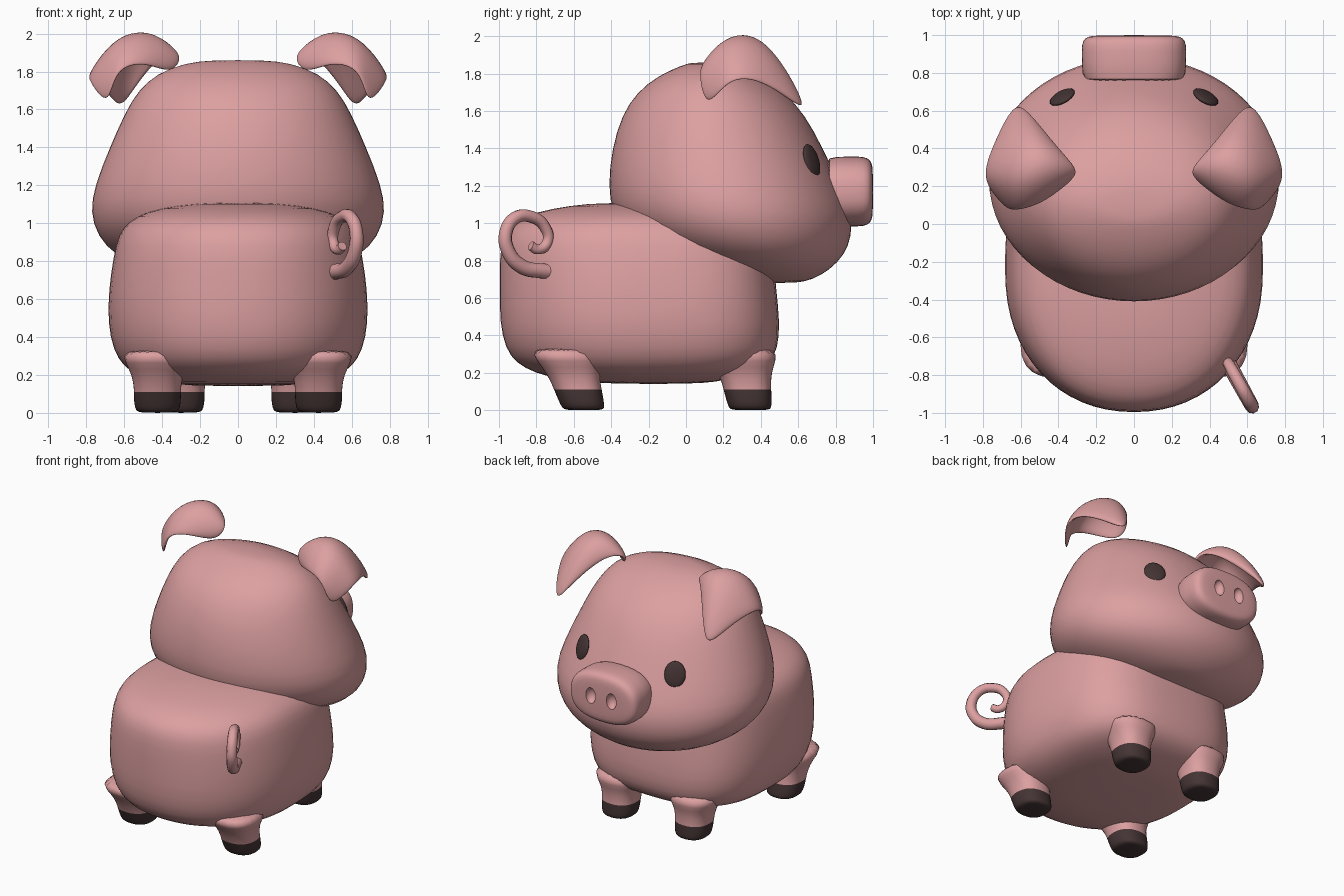
import bpy, bmesh, math
from mathutils import Matrix, Vector

if "Cube" in bpy.data.objects:
    bpy.data.objects.remove(bpy.data.objects["Cube"], do_unlink=True)


def material(name, rgb):
    m = bpy.data.materials.new(name)
    m.use_nodes = True
    m.diffuse_color = (*rgb, 1)
    bsdf = next(n for n in m.node_tree.nodes if n.type == 'BSDF_PRINCIPLED')
    bsdf.inputs["Base Color"].default_value = (*rgb, 1)
    return m


PINK = material("skin_pink", (0.72, 0.35, 0.355))
DARK = material("hoof_brown", (0.06, 0.035, 0.035))


def finish(name, bm, mats, mirror=False, subsurf=1, solid=0):
    """Turn a bmesh into a smooth object with the modifiers it needs."""
    mesh = bpy.data.meshes.new(name)
    bmesh.ops.recalc_face_normals(bm, faces=bm.faces)
    bm.to_mesh(mesh)
    bm.free()
    ob = bpy.data.objects.new(name, mesh)
    bpy.context.collection.objects.link(ob)
    for m in mats:
        mesh.materials.append(m)
    if solid:
        s = ob.modifiers.new("Solidify", 'SOLIDIFY')
        s.thickness, s.offset = solid, -1
    if mirror:
        ob.modifiers.new("Mirror", 'MIRROR').use_mirror_merge = False
    if subsurf:
        s = ob.modifiers.new("Subsurf", 'SUBSURF')
        s.levels = s.render_levels = subsurf
    for p in mesh.polygons:
        p.use_smooth = True
    return ob


def loft(rings, back=2, front=2, n=32, cx=0):
    """Stack superelliptic rings (height, half width, y min, y max)."""
    bm = bmesh.new()
    loops = []
    for z, hx, y0, y1 in rings:
        loop = []
        for i in range(n):
            c, s = math.cos(math.tau * i / n), math.sin(math.tau * i / n)
            e = 2 / (front if s > 0 else back)
            x = math.copysign(abs(c) ** e, c) * hx
            y = math.copysign(abs(s) ** e, s) * (y1 - y0) / 2
            loop.append(bm.verts.new((cx + x, (y0 + y1) / 2 + y, z)))
        loops.append(loop)
    for a, b in zip(loops, loops[1:]):
        for i in range(n):
            j = (i + 1) % n
            bm.faces.new((a[i], a[j], b[j], b[i]))
    bm.faces.new(loops[0][::-1])
    bm.faces.new(loops[-1])
    return bm


# Body: broad round rump, squarer chest
body = [(.14, .25, -.45, .1), (.165, .44, -.68, .22), (.2, .54, -.81, .36),
        (.25, .61, -.91, .45), (.33, .66, -.97, .495), (.47, .69, -1, .505),
        (.65, .685, -1, .485), (.82, .66, -1, .47), (.94, .635, -.985, .45),
        (1.01, .58, -.92, .4), (1.06, .49, -.81, .35), (1.095, .33, -.62, .25),
        (1.11, .15, -.45, .1)]
finish("body", loft(body, 2.15, 3.0), [PINK])

# Head: heavy jowls, flattened crown
head = [(.68, .16, .38, .6), (.7, .3, .25, .68), (.75, .49, .06, .77),
        (.83, .65, -.15, .85), (.93, .745, -.32, .89), (1.06, .785, -.4, .89),
        (1.2, .76, -.42, .83), (1.4, .68, -.4, .735), (1.58, .6, -.345, .64),
        (1.7, .53, -.265, .53), (1.79, .43, -.15, .4), (1.845, .28, -.02, .26),
        (1.86, .14, .03, .16)]
finish("head", loft(head), [PINK])

# Snout: lofted forwards, then hollowed for nostrils
snout = [(.74, .265, -.18, .18), (.79, .275, -.185, .185), (.93, .28, -.19, .19),
         (.97, .272, -.18, .18), (.992, .25, -.16, .16), (1.0, .2, -.12, .12)]
bm = loft(snout, 2.5, 2.5)
bmesh.ops.transform(bm, verts=bm.verts, matrix=Matrix.Translation((0, 0, 1.17))
                    @ Matrix.Rotation(-math.pi / 2, 4, 'X'))
snout_ob = finish("snout", bm, [PINK])


def ellipsoid(place, scale):
    bm = bmesh.new()
    bmesh.ops.create_uvsphere(bm, u_segments=24, v_segments=12, radius=1,
                              matrix=place @ Matrix.Diagonal((*scale, 1)))
    return bm


cutter = finish("nostril_cutter",
                ellipsoid(Matrix.Translation((.085, 1.0, 1.18)), (.04, .045, .058)),
                [PINK], mirror=True, subsurf=0)
cutter.hide_render = True
cut = snout_ob.modifiers.new("Nostrils", 'BOOLEAN')
cut.operation, cut.solver, cut.object = 'DIFFERENCE', 'EXACT', cutter
bpy.ops.object.select_all(action='DESELECT')
bpy.context.view_layer.objects.active = snout_ob
snout_ob.select_set(True)
for mod in [m.name for m in snout_ob.modifiers]:
    bpy.ops.object.modifier_apply(modifier=mod)
bpy.data.objects.remove(cutter, do_unlink=True)
bpy.ops.object.shade_smooth_by_angle(angle=math.radians(40))

# Eyes: thin dark ovals lying on the face
facing = Vector((.46, .84, .29)).to_track_quat('Z', 'Y').to_matrix().to_4x4()
finish("eyes", ellipsoid(Matrix.Translation((.38, .672, 1.335)) @ facing,
                         (.073, .092, .022)), [DARK], mirror=True, subsurf=0)

# Legs: flared into the belly, dark below the hoof line
HOOF = .12
leg = [(0, .095, .1), (.012, .115, .115), (.05, .125, .122), (HOOF, .126, .13),
       (.13, .126, .131), (.2, .135, .143), (.26, .17, .175), (.34, .2, .2)]
for name, cx, cy, lean in (("front_legs", .3, .345, -.03), ("rear_legs", .425, -.545, -.06)):
    rings = [(z, rx, cy + lean * z / .2 - ry, cy + lean * z / .2 + ry) for z, rx, ry in leg]
    bm = loft(rings, 2.4, 2.4, 20, cx)
    for f in bm.faces:
        f.material_index = int(f.calc_center_median().z < HOOF)
    finish(name, bm, [PINK, DARK], mirror=True)

# Ears: cupped flaps folding down to a forward tip
ear = [[(.33, .22, 1.78), (.48, .08, 1.86), (.67, .04, 1.82), (.69, .09, 1.58)],
       [(.26, .27, 1.9), (.42, .25, 2.03), (.64, .2, 2.05), (.84, .22, 1.79)],
       [(.38, .4, 1.92), (.48, .43, 2.03), (.63, .45, 1.96), (.77, .42, 1.77)],
       [(.55, .6, 1.7), (.59, .64, 1.65), (.63, .65, 1.62), (.67, .6, 1.65)]]
bm = bmesh.new()
grid = [[bm.verts.new(p) for p in row] for row in ear]
for a, b in zip(grid, grid[1:]):
    for i in range(3):
        bm.faces.new((a[i], a[i + 1], b[i + 1], b[i]))
ears = finish("ears", bm, [PINK], mirror=True, subsurf=3, solid=.045)
if ears.data.polygons[4].normal.z < 0:
    ears.data.flip_normals()

# Tail: curled tube in a slanted upright plane
path = [(-.66, .74), (-.77, .745), (-.88, .77), (-.95, .85), (-.963, .95), (-.91, 1.03),
        (-.83, 1.035), (-.755, .98), (-.74, .9), (-.79, .86), (-.83, .88)]
curve = bpy.data.curves.new("tail", 'CURVE')
curve.dimensions = '3D'
curve.bevel_depth, curve.bevel_resolution = .036, 3
curve.use_fill_caps = True
spline = curve.splines.new('BEZIER')
spline.bezier_points.add(len(path) - 1)
for i, (bp, (y, z)) in enumerate(zip(spline.bezier_points, path)):
    bp.co = (.49 - .55 * (y + .72), y, z)
    bp.handle_left_type = bp.handle_right_type = 'AUTO'
    bp.radius = 1.2 - .05 * i
curve.materials.append(PINK)
bpy.context.collection.objects.link(bpy.data.objects.new("tail", curve))
